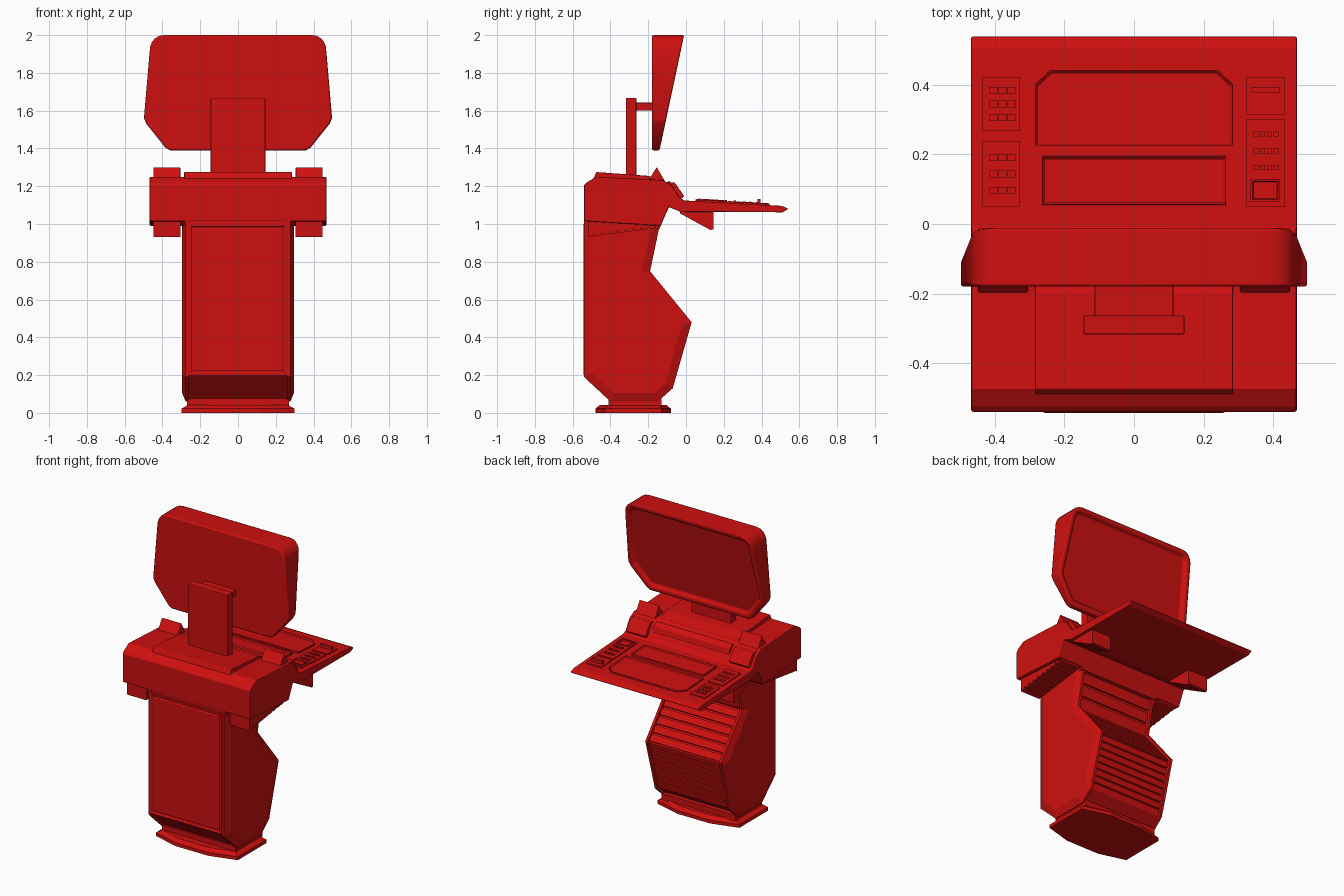
import bpy, bmesh, math

if "Cube" in bpy.data.objects:
    bpy.data.objects.remove(bpy.data.objects["Cube"])

red = bpy.data.materials.new("red_paint")
red.diffuse_color = (0.62, 0.005, 0.005, 1)
red.use_nodes = True
red.node_tree.nodes["Principled BSDF"].inputs["Base Color"].default_value = red.diffuse_color


def loft(name, a, b, insets=(), bevel=0.0):
    """Solid between two matching loops; insets (width, depth) are applied to the cap at loop b."""
    bm = bmesh.new()
    va, vb = [bm.verts.new(p) for p in a], [bm.verts.new(p) for p in b]
    n = len(a)
    bm.faces.new(va[::-1])
    cap = bm.faces.new(vb)
    for i in range(n):
        bm.faces.new((va[i], va[(i + 1) % n], vb[(i + 1) % n], vb[i]))
    bmesh.ops.recalc_face_normals(bm, faces=bm.faces[:])
    for width, depth in insets:
        bmesh.ops.inset_region(bm, faces=[cap], thickness=width, depth=depth, use_even_offset=True)
    me = bpy.data.meshes.new(name)
    bm.to_mesh(me)
    bm.free()
    me.materials.append(red)
    ob = bpy.data.objects.new(name, me)
    bpy.context.collection.objects.link(ob)
    if bevel:
        m = ob.modifiers.new("bevel", 'BEVEL')
        m.width, m.segments, m.limit_method = bevel, 2, 'ANGLE'
        m.angle_limit = math.radians(35)
    return ob


def prism(name, yz, x0, x1, insets=(), bevel=0.0):
    """Side profile extruded along x."""
    return loft(name, [(x0, y, z) for y, z in yz], [(x1, y, z) for y, z in yz], insets, bevel)


def box(name, x0, x1, y0, y1, z0, z1, bevel=0.0):
    return prism(name, [(y0, z0), (y1, z0), (y1, z1), (y0, z1)], x0, x1, (), bevel)


def rect(x0, x1, y0, y1):
    return [(x0, y0), (x1, y0), (x1, y1), (x0, y1)]


def saw(p, q, n, depth):
    """Louvre profile from p to q, cut to the left of the direction of travel."""
    dy, dz = q[0] - p[0], q[1] - p[1]
    length = math.hypot(dy, dz)
    ny, nz = -dz / length * depth, dy / length * depth
    pts = []
    for i in range(n):
        for t, k in ((i / n, 0), ((i + 0.78) / n, 0), ((i + 0.8) / n, 1), ((i + 0.98) / n, 1)):
            pts.append((p[0] + dy * t + ny * k, p[1] + dz * t + nz * k))
    return pts


# Base foot
def foot(s, z):
    plan = [(-.3, -.43), (-.12, -.48), (.12, -.48), (.3, -.43),
            (.3, -.13), (.12, -.08), (-.12, -.08), (-.3, -.13)]
    return [(x * s, -.28 + (y + .28) * s, z) for x, y in plan]


loft("base_plate", foot(1, 0), foot(1, .022))
loft("base_slope", foot(1, .022), foot(.88, .042))
box("base_neck", -.27, .27, -.41, -.13, .035, .075)

# Pedestal core with louvred rear faces
core = [(-.535, 1.02), (-.535, .2), (-.40, .075), (-.16, .075), (-.085, .135)]
core += saw((-.083, .14), (.012, .475), 8, .012)
core += saw((.012, .48), (-.208, .745), 6, .012)
core += saw((-.208, .75), (-.16, .99), 3, .012)
core += [(-.16, 1.02)]
prism("pedestal_core", core, -.265, .265)

# Chamfered pedestal sides
side = [(-.54, 1.02), (-.54, .19), (-.40, .06), (-.15, .06), (-.07, .13),
        (.03, .48), (-.19, .75), (-.14, .99), (-.14, 1.02)]
for s in (-1, 1):
    prism("pedestal_side", side, s * .26, s * .277, [(.045, .019)])

# Front access panel
xz = [(-.26, .2), (.26, .2), (.26, 1.0), (-.26, 1.0)]
loft("access_panel", [(x, -.52, z) for x, z in xz], [(x, -.543, z) for x, z in xz],
     [(.012, 0), (.004, -.008), (.006, 0), (.003, .006)], .006)

# Console head
prism("console_head", [(-.54, 1.015), (-.54, 1.205), (-.525, 1.22), (-.475, 1.25), (-.12, 1.232),
                       (-.075, 1.205), (-.035, 1.14), (0, 1.12), (-.03, 1.07), (-.09, 1.09),
                       (-.135, .99)], -.468, .468, (), .006)
prism("top_plate", [(-.49, 1.24), (-.475, 1.275), (-.2, 1.255), (-.13, 1.23)], -.285, .285, (), .004)
prism("rear_trim", [(-.105, 1.215), (-.09, 1.228), (-.06, 1.205), (-.05, 1.17)], -.28, .28, (), .003)
prism("underside_tray", [(-.52, 1.03), (-.52, .985), (-.14, .975), (-.125, 1.01)], -.29, .29)

# Paired blocks on the head and below it
for s in (-1, 1):
    a, b = s * .305, s * .448
    prism("ear_wedge", [(-.2, 1.23), (-.155, 1.30), (-.112, 1.228)], a, b, (), .003)
    prism("ear_block", [(-.11, 1.22), (-.06, 1.22), (-.01, 1.148), (-.04, 1.12)], a, b, (), .004)
    vent = saw((-.52, .93), (-.15, .98), 9, .012) + [(-.15, .98), (-.13, 1.01), (-.52, 1.03)]
    prism("vent_block", vent, a, b)
    prism("tray_bracket", [(-.035, 1.075), (-.03, 1.055), (.13, .968), (.145, .972), (.145, 1.07)], a, b)

# Keyboard shelf
prism("keyboard_shelf", [(-.09, 1.09), (-.03, 1.065), (.51, 1.062), (.54, 1.078), (.535, 1.085),
                         (.505, 1.096), (0, 1.124), (-.06, 1.13)], -.468, .468, (), .004)


def top(y):
    return 1.124 - .056 * y


def pad(name, xy, h, insets=(), bevel=0.0):
    """Raised plate following the slope of the keyboard shelf."""
    return loft(name, [(x, y, top(y) - .008) for x, y in xy], [(x, y, top(y) + h) for x, y in xy], insets, bevel)


sink = [(.004, 0), (.005, -.009)]
pad("touch_screen", [(-.285, .225), (.285, .225), (.285, .4), (.24, .443), (-.24, .443), (-.285, .4)],
    .01, sink, .003)
pad("key_strip", rect(-.265, .265, .055, .195), .012, sink, .003)
for y0, y1 in ((.05, .238), (.268, .423)):
    pad("left_pad", rect(-.435, -.327, y0, y1), .008)
    for i in range(3):
        y = y0 + (y1 - y0) * (.25 + .25 * i)
        for j in range(3):
            x = -.415 + .026 * j
            pad("left_key", rect(x, x + .022, y - .01, y + .01), .013)
pad("card_pad", rect(.323, .432, .315, .423), .008)
pad("card_slot", rect(.337, .418, .378, .394), .03)
pad("right_pad", rect(.323, .432, .05, .3), .008)
for i in range(3):
    for j in range(4):
        x, y = .344 + .019 * j, .155 + .048 * i
        pad("number_key", rect(x, x + .014, y, y + .015), .015)
pad("small_display", rect(.335, .42, .065, .13), .014, [(.006, 0), (.003, -.006)])

# Monitor post and mount
box("monitor_post", -.145, .145, -.318, -.263, 1.23, 1.668, .005)
box("monitor_mount", -.113, .113, -.27, -.17, 1.60, 1.642, .004)

# Wedge-shaped monitor with rounded top corners
half = [(.36, 1.39), (.385, 1.405), (.485, 1.53), (.498, 1.56), (.468, 1.91)]
half += [(.393 + .073 * math.cos(t), 1.925 + .075 * math.sin(t))
         for t in [math.radians(10 + 20 * i) for i in range(5)]]
outline = half + [(-x, z) for x, z in reversed(half)]
shell = loft("monitor", [(x, -.18, z) for x, z in outline],
             [(x, -.14 + .13 * (z - 1.39) / .61, z) for x, z in outline],
             [(.03, 0), (.012, -.022)], .008)
shell.select_set(True)
bpy.context.view_layer.objects.active = shell
bpy.ops.object.shade_smooth_by_angle(angle=math.radians(30))
